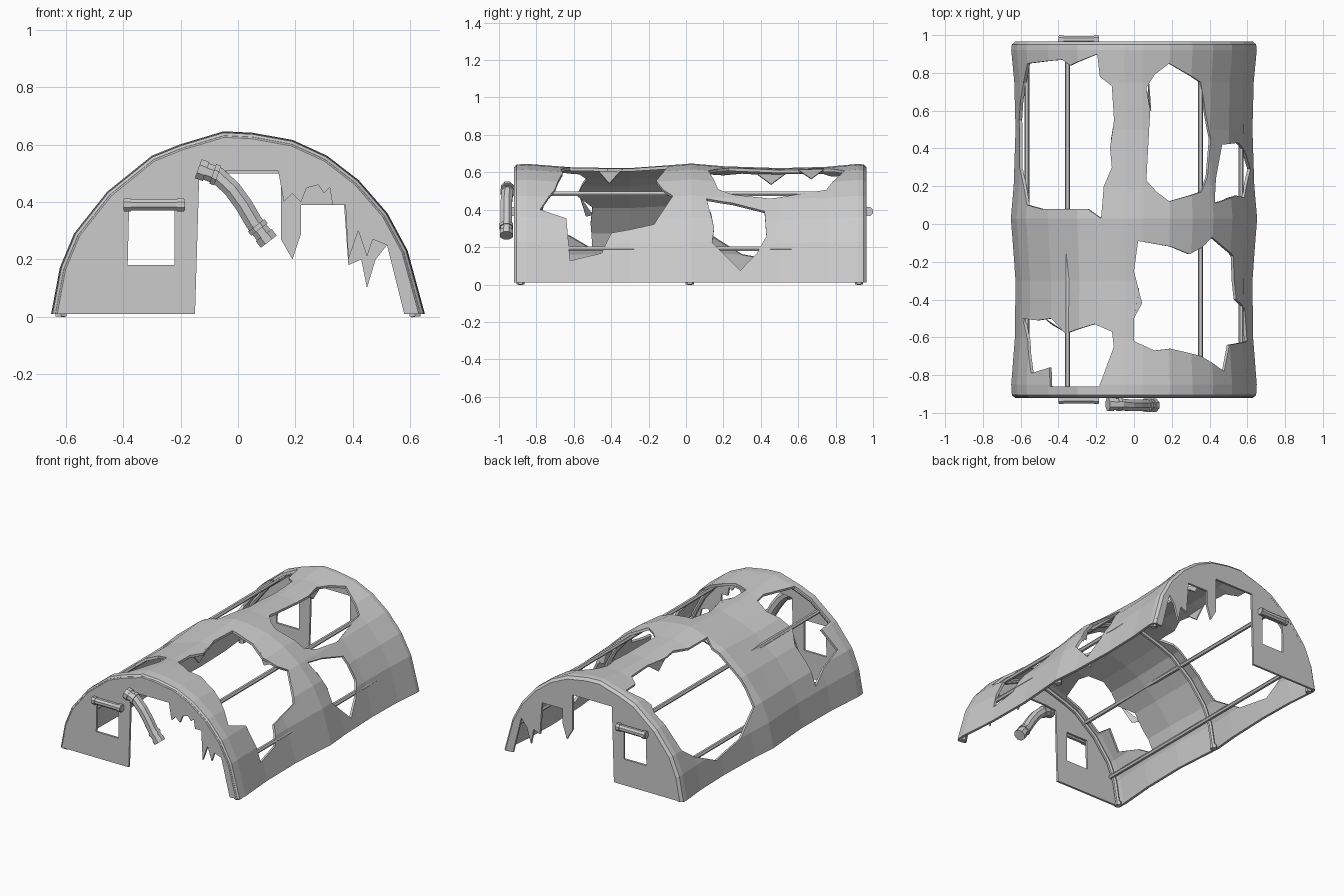
import bpy, bmesh, math
from mathutils import Vector

if "Cube" in bpy.data.objects:
    bpy.data.objects.remove(bpy.data.objects["Cube"])

# half-barrel cross-section, right foot to left foot (x, z)
ARCH = [(.65, .01), (.62, .12), (.59, .23), (.52, .36), (.42, .475), (.31, .56), (.19, .615), (.05, .64),
        (-.05, .645), (-.2, .6), (-.3, .56), (-.455, .435), (-.57, .29), (-.62, .17), (-.65, .01)]
DEG = [math.degrees(math.atan2(z, x)) for x, z in ARCH]
# stations along the tent and cloth size at each (sags between ribs)
ROWS = [(-.92, .97), (-.905, .995), (-.85, 1), (-.6, .97), (-.3, .965), (-.12, .985), (.03, 1.003),
        (.2, .98), (.5, .965), (.75, .975), (.92, 1), (.95, .995), (.965, .97)]


def lerp(keys, vals, k):
    i = 0
    while i < len(keys) - 2 and k > keys[i + 1]:
        i += 1
    f = (k - keys[i]) / (keys[i + 1] - keys[i])
    return vals[i] + (vals[i + 1] - vals[i]) * f


def on_arch(deg, y, t=0):
    s = lerp([r[0] for r in ROWS], [r[1] for r in ROWS], y) + t / .63
    return Vector((lerp(DEG, [p[0] for p in ARCH], deg) * s, y,
                   max(lerp(DEG, [p[1] for p in ARCH], deg) * s, .008)))


def finish(name, bm):
    bmesh.ops.recalc_face_normals(bm, faces=bm.faces)
    me = bpy.data.meshes.new(name)
    bm.to_mesh(me)
    bm.free()
    ob = bpy.data.objects.new(name, me)
    bpy.context.collection.objects.link(ob)
    return ob


def prism(name, pts, depth):
    bm = bmesh.new()
    f = bm.faces.new([bm.verts.new(p) for p in pts])
    bm.normal_update()
    r = bmesh.ops.extrude_face_region(bm, geom=[f])
    bmesh.ops.translate(bm, vec=depth, verts=[v for v in r['geom'] if isinstance(v, bmesh.types.BMVert)])
    return finish(name, bm)


def cut(ob, cutter):
    m = ob.modifiers.new('cut', 'BOOLEAN')
    m.operation, m.solver, m.object = 'DIFFERENCE', 'EXACT', cutter
    bpy.context.view_layer.objects.active = ob
    bpy.ops.object.modifier_apply(modifier=m.name)
    bpy.data.objects.remove(cutter)


def tube(name, path, radii, sides=6):
    bm = bmesh.new()
    path = [Vector(p) for p in path]
    rings = []
    for i, p in enumerate(path):
        d = (path[min(i + 1, len(path) - 1)] - path[max(i - 1, 0)]).normalized()
        a = d.cross(Vector((0, 1, 0)) if abs(d.y) < .9 else Vector((1, 0, 0))).normalized()
        b = d.cross(a)
        r = radii[i] if isinstance(radii, list) else radii
        rings.append([bm.verts.new(p + (a * math.cos(k) + b * math.sin(k)) * r)
                      for k in [2 * math.pi * (j + .5) / sides for j in range(sides)]])
    for q, r in zip(rings, rings[1:]):
        for j in range(sides):
            bm.faces.new((q[j], q[j - 1], r[j - 1], r[j]))
    bm.faces.new(rings[0])
    bm.faces.new(rings[-1])
    return finish(name, bm)


# torn holes as (angle round the arch, y)
HOLES = [
    [(88, -.09), (72, -.12), (62, -.16), (54, -.12), (49, -.07), (31.5, -.17), (27, -.4), (16, -.45), (12, -.62),
     (35, -.64), (40, -.78), (55, -.7), (72, -.66), (80, -.67), (90, -.62), (90, -.5), (86, -.42), (90, -.25)],
    [(47, .11), (29, .15), (21, .14), (7, .29), (16, .38), (25, .43), (40, .42), (45, .25)],
    [(84, .23), (82, .6), (84, .72), (80, .79), (73, .85), (55, .75), (52, .6), (48.5, .45), (51, .25),
     (55, .17), (73, .12), (79, .17)],
    [(153, .85), (128, .87), (123, .84), (108, .9), (107, .78), (101, .73), (100, .55), (102, .4), (101, .3),
     (105, .2), (106, .03), (113, .08), (142, .08), (153, .1), (165, .3), (169, .55), (160, .75)],
    [(162, -.5), (147, -.51), (136, -.5), (127, -.58), (110, -.53), (101, -.57), (100, -.65), (104, -.77),
     (107, -.86), (135, -.86), (136, -.76), (150, -.79), (155, -.62)]]

# canopy: flat sheet, holes cut, then bent over the arch
bm = bmesh.new()
low, high = [[[bm.verts.new((d / 100, y, t)) for d in DEG] for y, _ in ROWS] for t in (-.016, 0)]
nr, nd = len(ROWS), len(DEG)
for i in range(nr - 1):
    for j in range(nd - 1):
        for g in (low, high):
            bm.faces.new((g[i][j], g[i][j + 1], g[i + 1][j + 1], g[i + 1][j]))
for i in range(nr - 1):
    for j in (0, nd - 1):
        bm.faces.new((low[i][j], low[i + 1][j], high[i + 1][j], high[i][j]))
for j in range(nd - 1):
    for i in (0, nr - 1):
        bm.faces.new((low[i][j], low[i][j + 1], high[i][j + 1], high[i][j]))
canopy = finish('canopy', bm)
for h in HOLES:
    cut(canopy, prism('cutter', [(d / 100, y, -.1) for d, y in h], (0, 0, .2)))
for v in canopy.data.vertices:
    v.co = on_arch(v.co.x * 100, v.co.y, v.co.z)

# torn flaps hanging from hole edges: (angle a, y a, angle b, y b, droop)
for n, (a, ya, b, yb, drop) in enumerate([(66, -.14, 57, -.14, .05), (90, -.48, 88, -.34, .08),
                                          (128, -.57, 142, -.5, .06), (101, .36, 100, .55, .07),
                                          (82, .6, 83, .74, .05), (29, .15, 40, .13, .05)]):
    p, q = on_arch(a, ya, -.004), on_arch(b, yb, -.004)
    tip = (p + q) / 2 - Vector((.01, 0, drop))
    prism('torn_flap_%d' % n, [p, q, tip], (.006, 0, .004))

# end walls: arch outline with a ragged doorway and a window opening
FRONT = [(-.15, .01), (-.135, .5), (-.05, .51), (.14, .51), (.16, .4), (.19, .43), (.22, .4), (.24, .45), (.28, .46),
         (.3, .43), (.32, .45), (.33, .39), (.375, .39), (.385, .2), (.42, .3), (.45, .21), (.47, .27),
         (.52, .25), (.58, .01)]
BACK = [(-.15, .01), (-.135, .5), (.15, .5), (.15, .27), (.19, .2), (.22, .29), (.22, .39), (.37, .39),
        (.385, .18), (.43, .2), (.45, .1), (.48, .2), (.52, .25), (.58, .01)]
for name, edge, y, side in (('front', FRONT, -.915, -1), ('back', BACK, .945, 1)):
    outline = [(x * .98, y, max(z * .98, .01)) for x, z in ARCH] + [(x, y, z) for x, z in edge]
    wall = prism(name + '_wall', outline, (0, .014, 0))
    cut(wall, prism('cutter', [(x, y - .1, z) for x, z in
                               ((-.385, .18), (-.222, .18), (-.222, .38), (-.38, .38))], (0, .2, 0)))
    # rolled window shade with straps
    ry = -.93 if side < 0 else .977
    tube(name + '_window_roll', [(-.4, ry, .39), (-.185, ry, .39)], .021, 8)
    for x in (-.385, -.2):
        tube(name + '_window_strap', [(x - .012, ry, .39), (x + .012, ry, .39)], .025, 8)

# rolled door flap, sagging across the doorway, with straps
P = [Vector(p) for p in ((-.135, -.955, .515), (-.07, -.955, .492), (-.02, -.96, .445), (.02, -.96, .39),
                         (.055, -.96, .33), (.105, -.96, .265))]
tube('door_roll', P, .033, 8)
for a, b in ((P[0], P[1]), (P[5], P[4])):
    d = (b - a).normalized()
    tube('door_roll_end', [a - d * .004, a + d * .025], .038, 8)
    tube('door_strap', [a + d * .05, a + d * .068], .039, 8)

# frame: three ribs with feet and four long rails
for name, y in (('front_rib', -.885), ('middle_rib', .02), ('back_rib', .925)):
    tube(name, [(x * .95, y, z * .95 if 0 < i < nd - 1 else 0) for i, (x, z) in enumerate(ARCH)], .014)
    for x in (-.618, .618):
        tube(name + '_foot', [(x, y, 0), (x, y, .025)], .022)
for sx in (-1, 1):
    for name, x, z in (('lower_rail', .567, .19), ('upper_rail', .352, .485)):
        tube(name, [(sx * x, -.9, z), (sx * x, .94, z)], .014)
